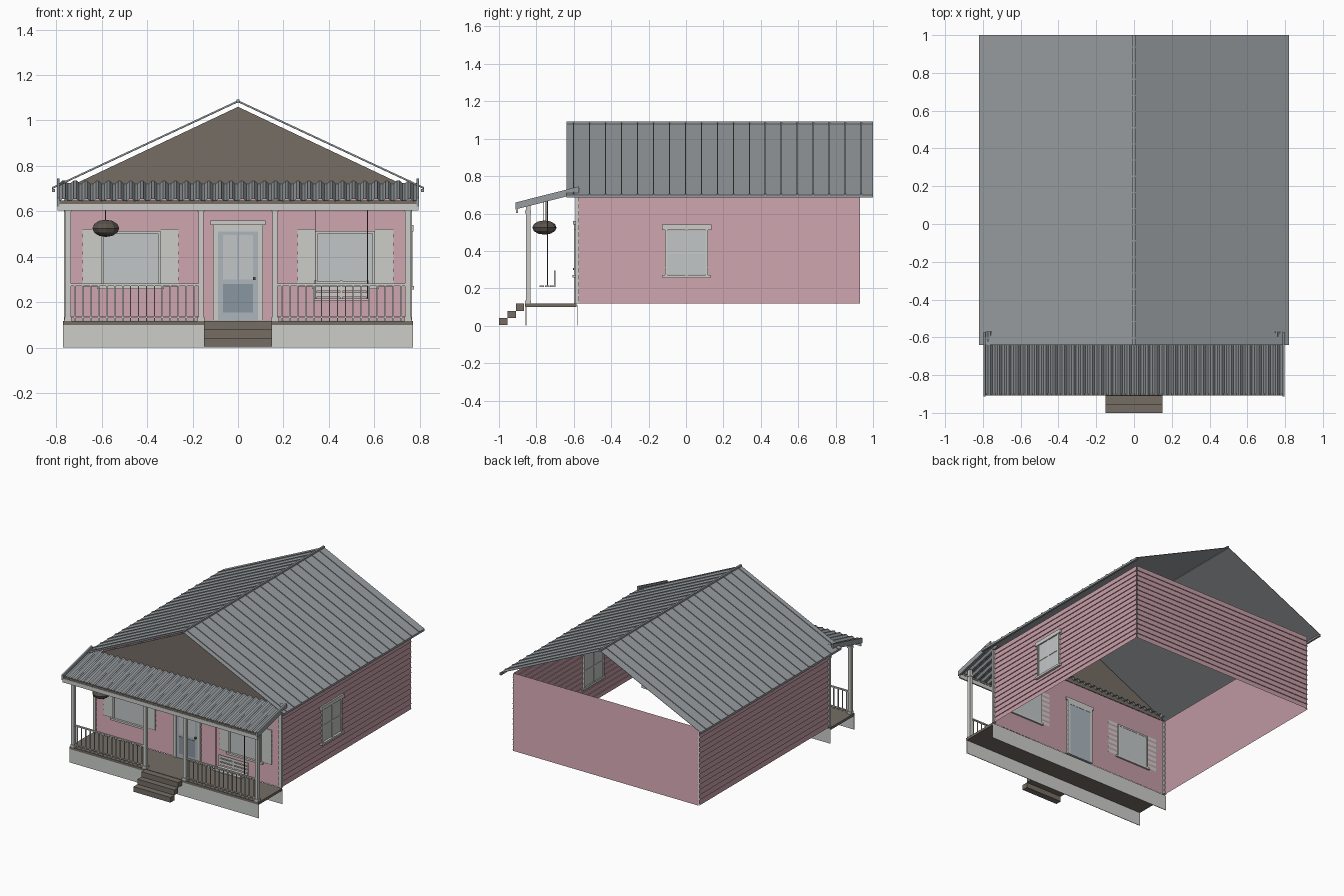
import bpy, bmesh, math
from mathutils import Vector

if "Cube" in bpy.data.objects:
    bpy.data.objects.remove(bpy.data.objects["Cube"])


def mat(name, r, g, b):
    m = bpy.data.materials.new(name)
    lin = [((c / 255 + 0.055) / 1.055) ** 2.4 for c in (r, g, b)]
    m.diffuse_color = (*lin, 1)
    m.use_nodes = True
    m.node_tree.nodes["Principled BSDF"].inputs["Base Color"].default_value = m.diffuse_color
    return m


PINK = mat("pink siding", 198, 157, 167)
TRIM = mat("off white trim", 204, 206, 201)
METAL = mat("grey metal roof", 151, 156, 159)
BROWN = mat("brown wood", 117, 109, 101)
DARK = mat("dark brown", 92, 84, 78)
DOOR = mat("pale blue door", 172, 182, 190)
PANEL = mat("blue grey panel", 138, 150, 161)
GLASS = mat("pale glass", 194, 198, 198)


def finish(name, bm, material):
    me = bpy.data.meshes.new(name)
    bm.to_mesh(me)
    bm.free()
    me.materials.append(material)
    ob = bpy.data.objects.new(name, me)
    bpy.context.collection.objects.link(ob)
    return ob


def boxes(name, material, items):
    """Each item is (x0, x1, y0, y1, z0, z1)."""
    bm = bmesh.new()
    for x0, x1, y0, y1, z0, z1 in items:
        vs = bmesh.ops.create_cube(bm, size=1)["verts"]
        for v in vs:
            v.co = Vector((x0 + (v.co.x + .5) * (x1 - x0),
                           y0 + (v.co.y + .5) * (y1 - y0),
                           z0 + (v.co.z + .5) * (z1 - z0)))
    return finish(name, bm, material)


def prism(bm, pts, direction):
    """Extrude a closed outline of 3D points along a vector."""
    face = bm.faces.new([bm.verts.new(p) for p in pts])
    new = bmesh.ops.extrude_face_region(bm, geom=[face])["geom"]
    bmesh.ops.translate(bm, vec=direction, verts=[g for g in new if isinstance(g, bmesh.types.BMVert)])
    bmesh.ops.recalc_face_normals(bm, faces=bm.faces[:])


def mirrored(items):
    return items + [(-b, -a, *rest) for a, b, *rest in items]


# Clapboard walls: open sheets with overlapping boards
WX, WF, WB, Z0, Z1 = 0.755, -0.58, 0.93, 0.12, 0.69


def siding(name, start, end, rows=15, lap=0.006):
    a, b = Vector(start), Vector(end)
    out = (b - a).normalized().cross(Vector((0, 0, 1)))
    bm = bmesh.new()
    prev = None
    for i in range(rows):
        for f, off in ((0, lap), (1, 0)):
            up = Vector((0, 0, Z0 + (Z1 - Z0) * (i + f) / rows))
            row = [bm.verts.new(p + out * off + up) for p in (a, b)]
            if prev:
                bm.faces.new((prev[0], prev[1], row[1], row[0]))
            prev = row
    return finish(name, bm, PINK)


siding("front_wall", (-WX, WF, 0), (WX, WF, 0))
siding("right_wall", (WX, WF, 0), (WX, WB, 0))
siding("back_wall", (WX, WB, 0), (-WX, WB, 0))
siding("left_wall", (-WX, WB, 0), (-WX, WF, 0))
boxes("corner_trim", TRIM, mirrored([(0.745, 0.767, -0.592, -0.572, Z0, Z1)]))

# Brown front gable
bm = bmesh.new()
bm.faces.new([bm.verts.new(p) for p in ((-.77, -.585, .696), (.77, -.585, .696), (0, -.585, 1.06))])
finish("front_gable", bm, BROWN)

# Main roof: two thin slopes with standing seams, ridge cap and eave edges
RIDGE, EAVE, RX, RY0, RY1 = 1.08, 0.697, 0.82, -0.64, 1.0
bm = bmesh.new()
for s in (-1, 1):
    def slab(y0, y1, lo, hi):
        prism(bm, [(0, y0, RIDGE + lo), (s * RX, y0, EAVE + lo),
                   (s * RX, y0, EAVE + hi), (0, y0, RIDGE + hi)], (0, y1 - y0, 0))
    slab(RY0, RY1, 0, 0.003)
    for k in range(19):
        y = -0.602 + k * 0.0855
        slab(y - 0.003, y + 0.003, 0.003, 0.009)
finish("main_roof", bm, METAL)
boxes("ridge_cap", METAL, [(-.007, .007, RY0, RY1, RIDGE - .004, RIDGE + .012)])
boxes("eave_edges", METAL, mirrored([(.806, .82, RY0, RY1, .685, .698)]))

# Corrugated porch roof
bm = bmesh.new()
waves, half = 32, 0.785
prev = None
for i in range(waves * 4 + 1):
    x = -half + 2 * half * i / (waves * 4)
    h = 0.012 if i % 4 in (1, 2) else 0
    row = [bm.verts.new((x, -0.908, 0.643 + h)), bm.verts.new((x, -0.57, 0.724 + h))]
    if prev:
        bm.faces.new((prev[0], row[0], row[1], prev[1]))
    prev = row
finish("porch_roof", bm, METAL)
bm = bmesh.new()
for s in (-1, 1):
    prism(bm, [(s * .785, -.912, .622), (s * .785, -.572, .708),
               (s * .785, -.572, .745), (s * .785, -.912, .659)], (s * .013, 0, 0))
finish("porch_barge_boards", bm, METAL)
boxes("porch_fascia", TRIM, [(-.795, .795, -.908, -.898, .603, .632)])
boxes("porch_eave_strip", BROWN, [(-.795, .795, -.906, -.896, .632, .648)])

# Deck, skirts and steps
boxes("porch_deck", BROWN, [(-.77, .77, -.86, -.585, .10, .118)])
boxes("porch_skirts", TRIM, [(-.77, .77, y, y + .004, 0, .11) for y in (-.858, -.584)])
boxes("front_steps", BROWN, [(-.15, .15, -1 + .045 * i, -.955 + .045 * i, .004 + .038 * i, .042 + .038 * i)
                             for i in range(3)])

# Posts with small base and cap blocks
posts = []
for x in (.163, .748):
    posts += [(x - .012, x + .012, -.856, -.832, .118, .652),
              (x - .016, x + .016, -.86, -.828, .118, .135),
              (x - .016, x + .016, -.86, -.828, .60, .615)]
boxes("porch_posts", TRIM, mirrored(posts))

# Railings
rails = [(.175, .736, -.85, -.838, .272, .281), (.175, .736, -.848, -.84, .13, .137)]
n = 16
for i in range(n):
    x = .175 + .561 * (i + .5) / n
    rails.append((x - .003, x + .003, -.847, -.841, .118, .274))
boxes("porch_railings", TRIM, mirrored(rails))

# Front door
boxes("door_frame", TRIM, mirrored([(.088, .11, -.598, -.57, .12, .53)])
      + [(-.11, .11, -.598, -.57, .512, .54), (-.12, .12, -.605, -.57, .54, .56)])
boxes("door_leaf", DOOR, [(-.088, .088, -.592, -.572, .12, .512)])
boxes("door_glass", GLASS, mirrored([(.004, .066, -.595, -.590, .30, .495)]))
boxes("door_lower_panel", PANEL, [(-.066, .066, -.595, -.590, .155, .28)])
boxes("door_knob", DARK, [(.066, .076, -.605, -.59, .298, .31)])

# Front windows with shutters
W0, W1 = .345, .60
boxes("front_window_panes", GLASS, mirrored([(W0, W1, -.59, -.572, .272, .51)]))
boxes("front_window_frames", TRIM, mirrored([
    (W0 - .004, W0 + .008, -.598, -.57, .27, .51), (W1 - .008, W1 + .004, -.598, -.57, .27, .51),
    (W0 - .004, W1 + .004, -.598, -.57, .502, .514), (W0 - .02, W1 + .02, -.606, -.57, .258, .272)]))
boxes("shutters", TRIM, mirrored([(.262, W0 - .004, -.589, -.582, .268, .522),
                                  (W1 + .004, .685, -.589, -.582, .268, .522)]))

# Right side window
boxes("side_window_panes", GLASS, [(.748, .764, -.10, .105, .275, .51)])
boxes("side_window_frame", TRIM, [
    (.745, .769, -.113, -.098, .265, .52), (.745, .769, .103, .118, .265, .52),
    (.745, .768, -.003, .007, .27, .515), (.745, .768, -.10, .105, .385, .395),
    (.745, .772, -.127, .135, .512, .54), (.745, .775, -.125, .132, .255, .27)])

# Hanging porch swing
swing = [(.335, .575, -.782 + .028 * i, -.758 + .028 * i, .207, .215) for i in range(3)]
swing += [(.335, .575, -.703, -.697, .222 + .026 * i, .242 + .026 * i) for i in range(3)]
swing += [(x, x + .01, -.705, -.697, .207, .295) for x in (.335, .45, .565)]
boxes("porch_swing", TRIM, swing)
boxes("swing_ropes", DARK, [(x, x + .004, -.742, -.738, .21, .68) for x in (.338, .568)])

# Hanging basket
bm = bmesh.new()
bmesh.ops.create_uvsphere(bm, u_segments=10, v_segments=6, radius=1)
for v in bm.verts:
    v.co = Vector((-.582 + v.co.x * .062, -.757 + v.co.y * .065, .525 + v.co.z * .038))
finish("hanging_basket", bm, DARK)
boxes("basket_cords", DARK, [(-.586, -.582, y, y + .003, .555, .68) for y in (-.762, -.75)])
